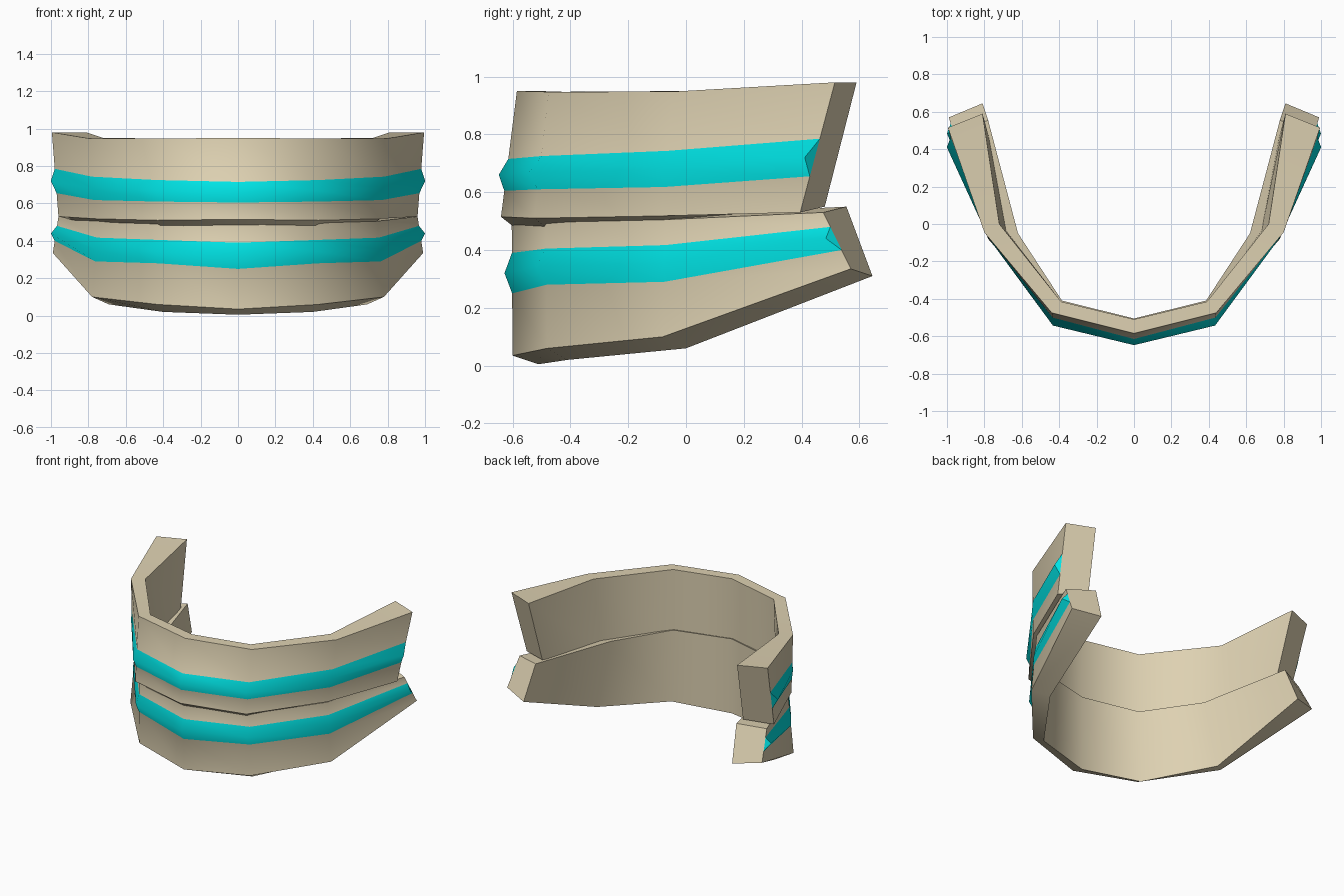
import bpy, bmesh
from mathutils import Vector

if "Cube" in bpy.data.objects:
    bpy.data.objects.remove(bpy.data.objects["Cube"])


def material(name, rgb):
    m = bpy.data.materials.new(name)
    m.diffuse_color = (*rgb, 1)
    m.use_nodes = True
    m.node_tree.nodes["Principled BSDF"].inputs["Base Color"].default_value = m.diffuse_color
    return m


BONE = material("bone", (0.73, 0.64, 0.445))
TEAL = material("teal", (0.0, 0.80, 0.81))

# Ridge offset at the centre, front corner, side corner and arm end
RIDGE = [Vector(v) for v in
         ((0, -0.026, 0), (0, -0.036, 0), (0.004, -0.004, 0), (0.026, -0.035, 0))]


def section(station, ridge_offset):
    """Closed cross-section with a raised ridge on the outer wall."""
    top, bottom, in_bottom, in_top = (Vector(p) for p in station[:4])
    high, low = station[4]

    def at(z):
        return top.lerp(bottom, (top.z - z) / (top.z - bottom.z))
    ridge = at((high + low) / 2) + ridge_offset
    return [top, at(high), ridge, at(low), bottom, in_bottom, in_top]


def curved_band(name, stations):
    half = [section(s, o) for s, o in zip(stations, RIDGE)]
    mirrored = [[Vector((-p.x, p.y, p.z)) for p in ring] for ring in half[:0:-1]]
    bm = bmesh.new()
    rings = [[bm.verts.new(p) for p in ring] for ring in mirrored + half]
    n = len(rings[0])
    for a, b in zip(rings, rings[1:]):
        for i in range(n):
            j = (i + 1) % n
            f = bm.faces.new((a[i], a[j], b[j], b[i]))
            f.material_index = 1 if i in (1, 2) else 0   # ridge faces
    # Arm ends: flat cap plus a small teal closure under the ridge tip
    for r in (rings[0], rings[-1]):
        caps = [bm.faces.new((r[0], r[1], r[3], r[4], r[5], r[6])),
                bm.faces.new((r[1], r[2], r[3]))]
        caps[1].material_index = 1
        for f in caps:
            for e in f.edges:
                e.smooth = False
    # Crisp long edges at the four corners of the section
    for a, b in zip(rings, rings[1:]):
        for i in (0, 4, 5, 6):
            bm.edges.get((a[i], b[i])).smooth = False
    for f in bm.faces:
        f.smooth = True
    bmesh.ops.recalc_face_normals(bm, faces=bm.faces[:])
    mesh = bpy.data.meshes.new(name)
    bm.to_mesh(mesh)
    bm.free()
    mesh.materials.append(BONE)
    mesh.materials.append(TEAL)
    bpy.context.collection.objects.link(bpy.data.objects.new(name, mesh))


# Each station: outer top, outer bottom, inner bottom, inner top, ridge heights
curved_band("upper_band", [
    ((0, -0.585, 0.95), (0, -0.64, 0.515), (0, -0.52, 0.42), (0, -0.51, 0.95), (0.715, 0.605)),
    ((0.44, -0.475, 0.947), (0.43, -0.525, 0.51), (0.39, -0.43, 0.435), (0.39, -0.415, 0.947), (0.725, 0.61)),
    ((0.80, -0.045, 0.948), (0.76, -0.085, 0.518), (0.68, -0.04, 0.46), (0.72, 0.0, 0.95), (0.743, 0.618)),
    ((0.995, 0.515, 0.98), (0.96, 0.395, 0.53), (0.78, 0.48, 0.55), (0.81, 0.59, 0.98), (0.785, 0.655)),
])
curved_band("lower_band", [
    ((0, -0.603, 0.505), (0, -0.60, 0.035), (0, -0.51, 0.005), (0, -0.505, 0.53), (0.39, 0.25)),
    ((0.43, -0.485, 0.50), (0.43, -0.48, 0.06), (0.40, -0.41, 0.02), (0.385, -0.41, 0.525), (0.405, 0.28)),
    ((0.745, -0.07, 0.505), (0.78, -0.08, 0.10), (0.69, 0.0, 0.06), (0.62, -0.05, 0.52), (0.417, 0.29)),
    ((0.96, 0.475, 0.53), (0.99, 0.57, 0.335), (0.81, 0.645, 0.31), (0.78, 0.555, 0.55), (0.48, 0.40)),
])
